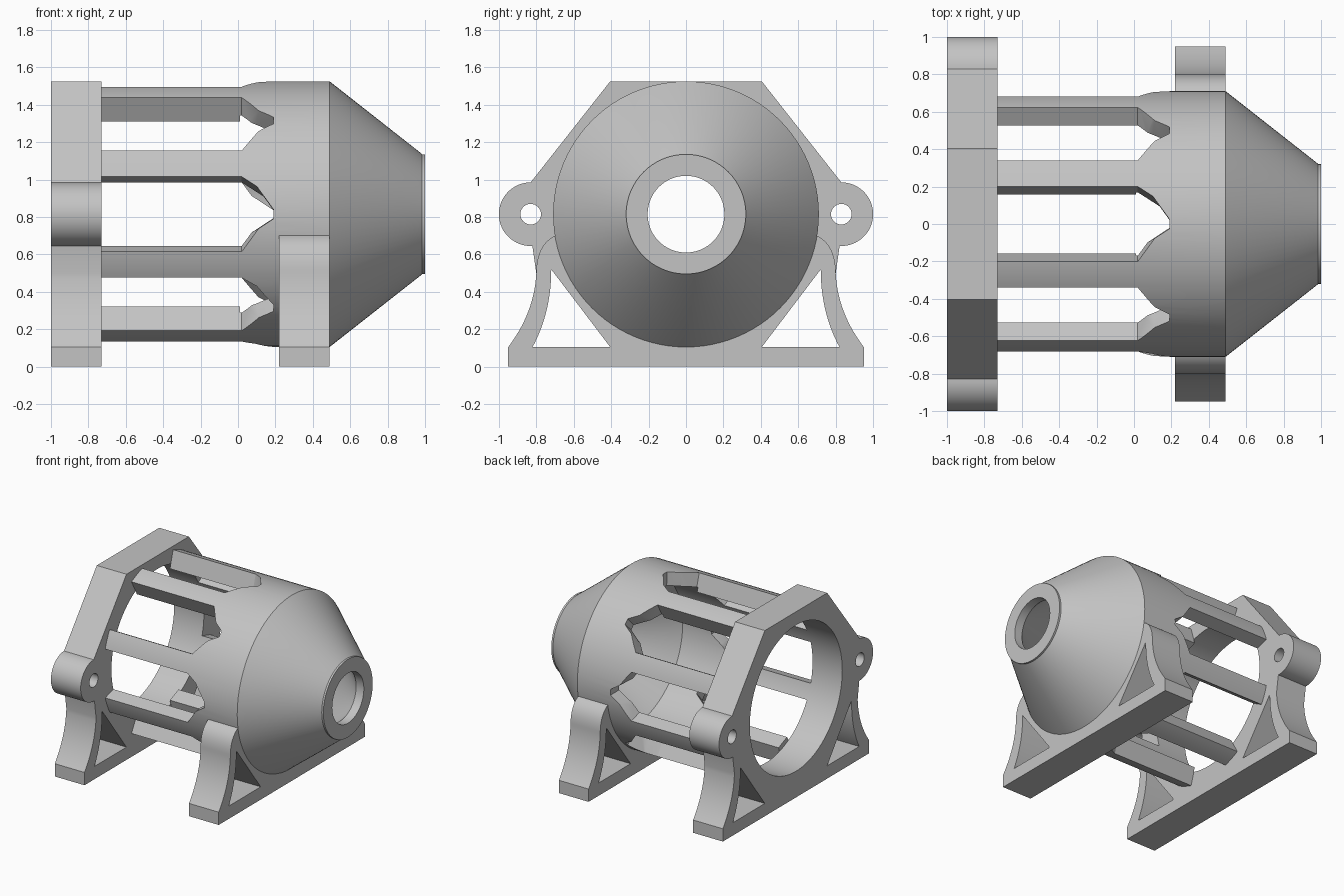
import bpy, bmesh, math
from mathutils import Vector, Matrix

cube = bpy.data.objects.get("Cube")
if cube:
    bpy.data.objects.remove(cube, do_unlink=True)

AXIS_Z = 0.815      # height of the body axis
OUTER = 0.71        # shell radius
BORE = 0.60         # cavity radius
SLOT = math.radians(16.4)   # half width of a cage slot

grey = bpy.data.materials.new("plain_grey")
grey.use_nodes = True
grey.diffuse_color = (0.55, 0.55, 0.55, 1)
grey.node_tree.nodes["Principled BSDF"].inputs["Base Color"].default_value = (0.55, 0.55, 0.55, 1)


def add(name, data):
    obj = bpy.data.objects.new(name, data)
    bpy.context.collection.objects.link(obj)
    data.materials.append(grey)
    return obj


def finish(obj):
    """Bake modifiers or curve to mesh and smooth the rounded faces."""
    bpy.ops.object.select_all(action='DESELECT')
    obj.select_set(True)
    bpy.context.view_layer.objects.active = obj
    bpy.ops.object.convert(target='MESH')
    bpy.ops.object.shade_smooth_by_angle(angle=math.radians(25))


def from_bmesh(name, bm):
    bmesh.ops.recalc_face_normals(bm, faces=bm.faces)
    mesh = bpy.data.meshes.new(name)
    bm.to_mesh(mesh)
    bm.free()
    return add(name, mesh)


def around(x, r, a):
    return Vector((x, r * math.cos(a), AXIS_Z + r * math.sin(a)))


def wedge(bm, outline, r_in, r_out):
    """Prism extruded radially from an outline of (x, angle) points."""
    low = [bm.verts.new(around(x, r_in, a)) for x, a in outline]
    high = [bm.verts.new(around(x, r_out, a)) for x, a in outline]
    bm.faces.new(low)
    bm.faces.new(high)
    n = len(low)
    for i in range(n):
        j = (i + 1) % n
        bm.faces.new((low[i], low[j], high[j], high[i]))


def arc(cx, cy, r, start, end, steps=32):
    return [(cx + r * math.cos(math.radians(start + (end - start) * i / steps)),
             cy + r * math.sin(math.radians(start + (end - start) * i / steps)))
            for i in range(steps + 1)]


def circle(cx, cy, r, steps=64):
    return arc(cx, cy, r, 0, 360, steps)[:-1]


def bend(a, ctrl, b, steps=14):
    """Quadratic curve from a to b."""
    a, ctrl, b = Vector(a), Vector(ctrl), Vector(b)
    return [tuple(a * (1 - t) ** 2 + ctrl * 2 * t * (1 - t) + b * t * t)
            for t in (i / steps for i in range(steps + 1))]


def mirrored(points):
    return [(-y, z) for y, z in reversed(points)]


def plate(name, x0, x1, loops):
    """Flat profile in the y-z plane with holes, extruded along x."""
    curve = bpy.data.curves.new(name, 'CURVE')
    curve.dimensions = '2D'
    curve.fill_mode = 'BOTH'
    curve.extrude = (x1 - x0) / 2
    for loop in loops:
        spline = curve.splines.new('POLY')
        spline.points.add(len(loop) - 1)
        for p, (y, z) in zip(spline.points, loop):
            p.co = (y, z, 0, 1)
        spline.use_cyclic_u = True
    obj = add(name, curve)
    obj.location.x = (x0 + x1) / 2
    obj.rotation_euler = (math.pi / 2, 0, math.pi / 2)
    finish(obj)


# Hollow body: cylinder, nose cone and bore turned around the x axis
profile = [(-0.73, OUTER), (0.49, OUTER), (0.98, 0.325), (0.985, 0.32), (1, 0.32),
           (1, 0.205), (0.93, 0.205), (0.45, BORE), (-0.73, BORE)]
bm = bmesh.new()
ring = [bm.verts.new((x, 0, AXIS_Z + r)) for x, r in profile]
edges = [bm.edges.new((ring[i], ring[(i + 1) % len(ring)])) for i in range(len(ring))]
bmesh.ops.spin(bm, geom=ring + edges, cent=(0, 0, AXIS_Z), axis=(1, 0, 0),
               angle=math.tau, steps=96, use_merge=True)
bmesh.ops.remove_doubles(bm, verts=bm.verts, dist=0.0005)
body = from_bmesh("body_shell", bm)

# Eight pointed slots cut the rear of the shell into a cage
bm = bmesh.new()
tip = math.radians(2)
for i in range(8):
    c = i * math.pi / 4
    wedge(bm, [(-0.8, c - SLOT), (0.02, c - SLOT), (0.19, c - tip),
               (0.19, c + tip), (0.02, c + SLOT), (-0.8, c + SLOT)], 0.45, 0.95)
bmesh.ops.triangulate(bm, faces=bm.faces)
cutter = from_bmesh("slot_cutter", bm)
cutter.hide_render = True
mod = body.modifiers.new("slots", 'BOOLEAN')
mod.operation = 'DIFFERENCE'
mod.solver = 'EXACT'
mod.object = cutter
finish(body)
bpy.data.objects.remove(cutter, do_unlink=True)

# Thicker inner rails on the upper and lower cage bars
bm = bmesh.new()
for i in (1, 2, 5, 6):
    a0 = i * math.pi / 4 + SLOT
    a1 = (i + 1) * math.pi / 4 - SLOT
    wedge(bm, [(-0.73, a0), (0.01, a0), (0.01, a1), (-0.73, a1)], 0.563, 0.61)
finish(from_bmesh("inner_rails", bm))

# Curved leg outline and the open window behind it
leg = bend((0.80, 0.50), (0.81, 0.29), (0.95, 0.105)) + [(0.95, 0)]
window = [(0.405, 0.105)] + bend((0.82, 0.105), (0.72, 0.29), (0.72, 0.52))
windows = [window, mirrored(window)]

# Rear frame with side ears, bolt holes and legs
half = [(0.405, 1.525)] + arc(0.83, AXIS_Z, 0.17, 90, -93) + leg
bolts = [circle(s * 0.83, AXIS_Z, 0.055, 32) for s in (-1, 1)]
plate("rear_frame", -1, -0.73,
      [half + mirrored(half), circle(0, AXIS_Z, BORE, 96)] + bolts + windows)

# Front saddle carrying the body
half = arc(0, AXIS_Z, 0.66, -90, -10)[1:] + bend((0.70, 0.70), (0.80, 0.65), (0.80, 0.50))
half += leg
bottom = [(0, AXIS_Z - 0.66)]
plate("front_saddle", 0.22, 0.49, [bottom + half + mirrored(half)] + windows)
